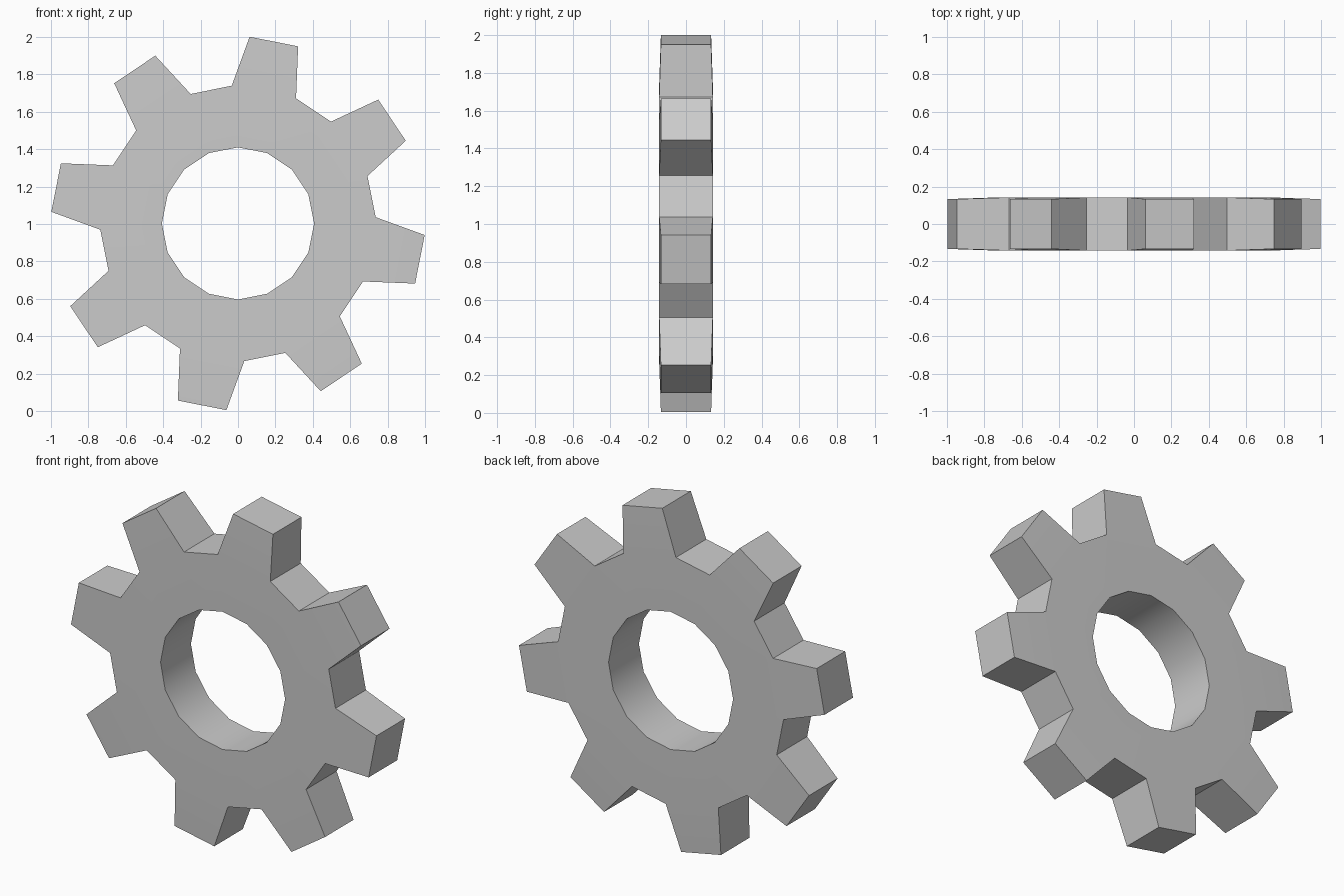
import bpy, bmesh
from math import sin, cos, radians

if "Cube" in bpy.data.objects:
    bpy.data.objects.remove(bpy.data.objects["Cube"])

TEETH = 8
CENTRE_Z = 1.003
R_HOLE, R_ROOT, R_TIP = 0.407, 0.737, 1.0
Y_BODY, Y_TIP = 0.142, 0.133      # half thickness, teeth taper slightly
MID = 11.15                        # angle of first tooth, clockwise from up

bm = bmesh.new()


def pair(r, deg, y):
    """Front and back vertex at a polar position on the gear."""
    a = radians(deg)
    return [bm.verts.new((r * sin(a), s * y, CENTRE_Z + r * cos(a))) for s in (-1, 1)]


# Rings of paired vertices: two per tooth on hole, root and tip
hole, root, tip = [], [], []
for i in range(TEETH):
    step = i * 360 / TEETH
    for side in (-1, 1):
        hole.append(pair(R_HOLE, step + 11.25 + side * 11.25, Y_BODY))
        root.append(pair(R_ROOT, step + MID + side * 13.75, Y_BODY))
        tip.append(pair(R_TIP, step + MID + side * 7.6, Y_TIP))


def wall(a, b):
    """Face crossing the thickness between two vertex pairs."""
    bm.faces.new((a[0], a[1], b[1], b[0]))


def plates(a, b, c, d):
    """Matching front and back faces."""
    bm.faces.new((a[0], b[0], c[0], d[0]))
    bm.faces.new((d[1], c[1], b[1], a[1]))


n = 2 * TEETH
for k in range(n):
    j = (k + 1) % n
    plates(hole[k], hole[j], root[j], root[k])   # ring body
    wall(hole[j], hole[k])                       # bore
    if k % 2 == 0:                               # tooth
        plates(root[k], root[j], tip[j], tip[k])
        wall(root[k], tip[k])
        wall(tip[k], tip[j])
        wall(tip[j], root[j])
    else:                                        # valley
        wall(root[k], root[j])

bmesh.ops.recalc_face_normals(bm, faces=bm.faces)
mesh = bpy.data.meshes.new("gear_wheel")
bm.to_mesh(mesh)
bm.free()
gear = bpy.data.objects.new("gear_wheel", mesh)
bpy.context.collection.objects.link(gear)

# Smooth bore and faces, crisp teeth
bpy.context.view_layer.objects.active = gear
gear.select_set(True)
bpy.ops.object.shade_smooth_by_angle(angle=radians(30))
